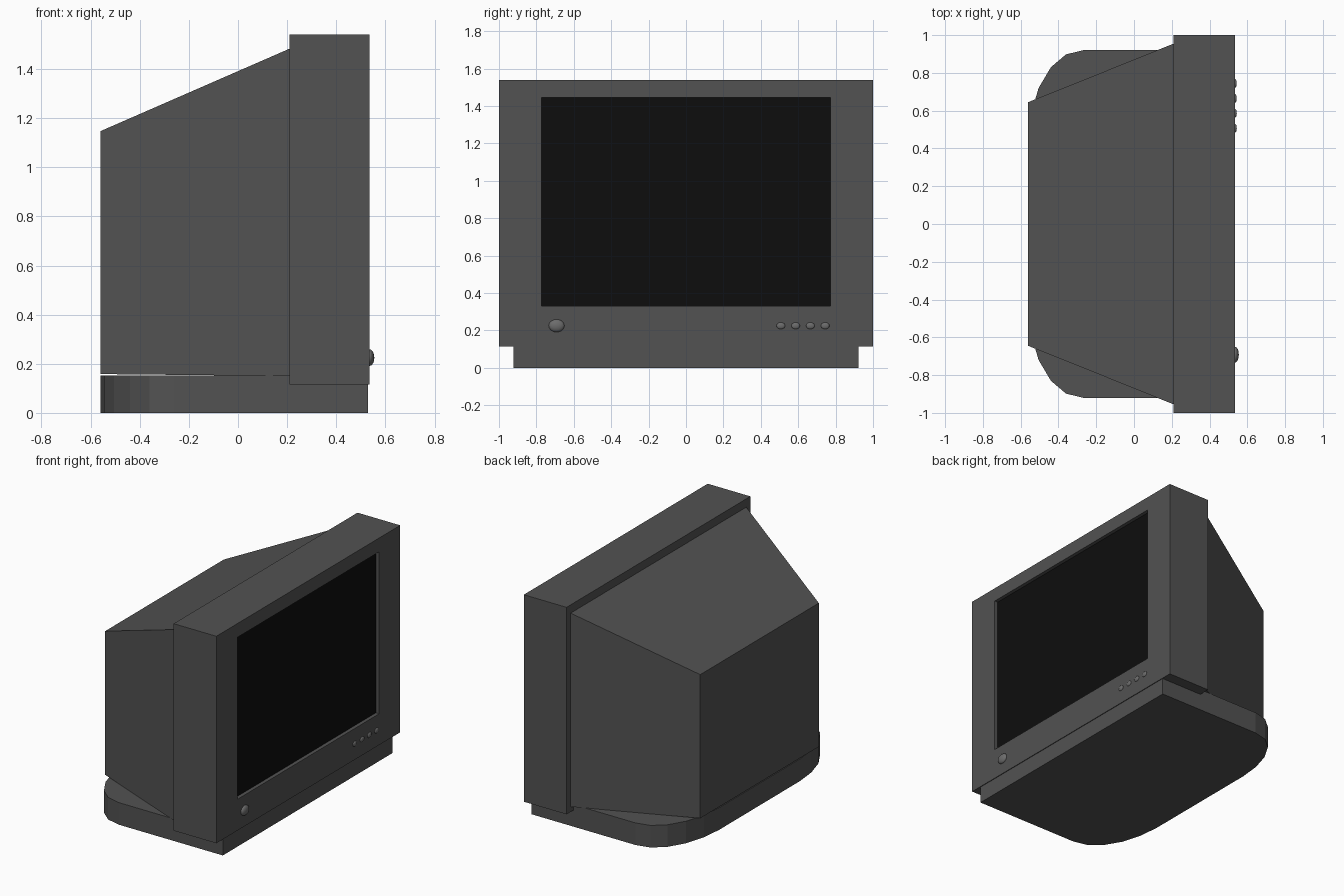
import bpy, bmesh

if "Cube" in bpy.data.objects:
    bpy.data.objects.remove(bpy.data.objects["Cube"])


def material(name, value):
    m = bpy.data.materials.new(name)
    m.diffuse_color = (value, value, value, 1)
    m.use_nodes = True
    m.node_tree.nodes["Principled BSDF"].inputs["Base Color"].default_value = m.diffuse_color
    return m


CASE = material("dark_grey_plastic", 0.085)
GLASS = material("black_glass", 0.004)
KNOB = material("grey_plastic", 0.15)


def finish(name, bm, mat):
    bmesh.ops.recalc_face_normals(bm, faces=bm.faces)
    me = bpy.data.meshes.new(name)
    bm.to_mesh(me)
    bm.free()
    me.materials.append(mat)
    ob = bpy.data.objects.new(name, me)
    bpy.context.collection.objects.link(ob)
    return ob


def loft(name, rings, mat, cap_start=True, cap_end=True):
    """Skin consecutive rings of points, optionally closing the ends."""
    bm = bmesh.new()
    loops = [[bm.verts.new(p) for p in ring] for ring in rings]
    for a, b in zip(loops, loops[1:]):
        n = len(a)
        for i in range(n):
            j = (i + 1) % n
            bm.faces.new((a[i], a[j], b[j], b[i]))
    if cap_start:
        bm.faces.new(loops[0])
    if cap_end:
        bm.faces.new(loops[-1])
    return finish(name, bm, mat)


def rect(x, half_width, z0, z1):
    w = half_width
    return [(x, -w, z0), (x, w, z0), (x, w, z1), (x, -w, z1)]


# Front frame with a shallow screen recess
FRONT = 0.535
loft("front_frame", [rect(0.21, 1.0, 0.115, 1.54),
                     rect(FRONT, 1.0, 0.115, 1.54),
                     rect(FRONT, 0.772, 0.33, 1.445),
                     rect(FRONT - 0.025, 0.772, 0.33, 1.445)], CASE, cap_end=False)

# Screen at the bottom of the recess
bm = bmesh.new()
bm.faces.new([bm.verts.new(p) for p in rect(FRONT - 0.025, 0.772, 0.33, 1.445)])
screen = finish("screen", bm, GLASS)
if screen.data.polygons[0].normal.x < 0:
    screen.data.flip_normals()

# Tapered rear housing
loft("rear_housing", [rect(-0.56, 0.645, 0.158, 1.147),
                      rect(0.215, 0.957, 0.15, 1.485)], CASE)

# Base with rounded rear corners
half = [(0.53, 0.922), (-0.26, 0.922), (-0.36, 0.898), (-0.44, 0.83),
        (-0.505, 0.72), (-0.545, 0.585), (-0.56, 0.44)]
outline = half + [(x, -y) for x, y in reversed(half)]
loft("base", [[(x, y, z) for x, y in outline] for z in (0, 0.152)], CASE)


# Power knob and row of small buttons
def button(name, y, size):
    bpy.ops.mesh.primitive_uv_sphere_add(segments=16, ring_count=10, radius=1,
                                         location=(FRONT, y, 0.225))
    ob = bpy.context.object
    ob.name = name
    ob.scale = size
    ob.data.materials.append(KNOB)
    bpy.ops.object.shade_smooth_by_angle()


button("power_knob", -0.692, (0.02, 0.042, 0.034))
for i in range(4):
    button(f"control_button_{i + 1}", 0.507 + i * 0.079, (0.009, 0.023, 0.018))
